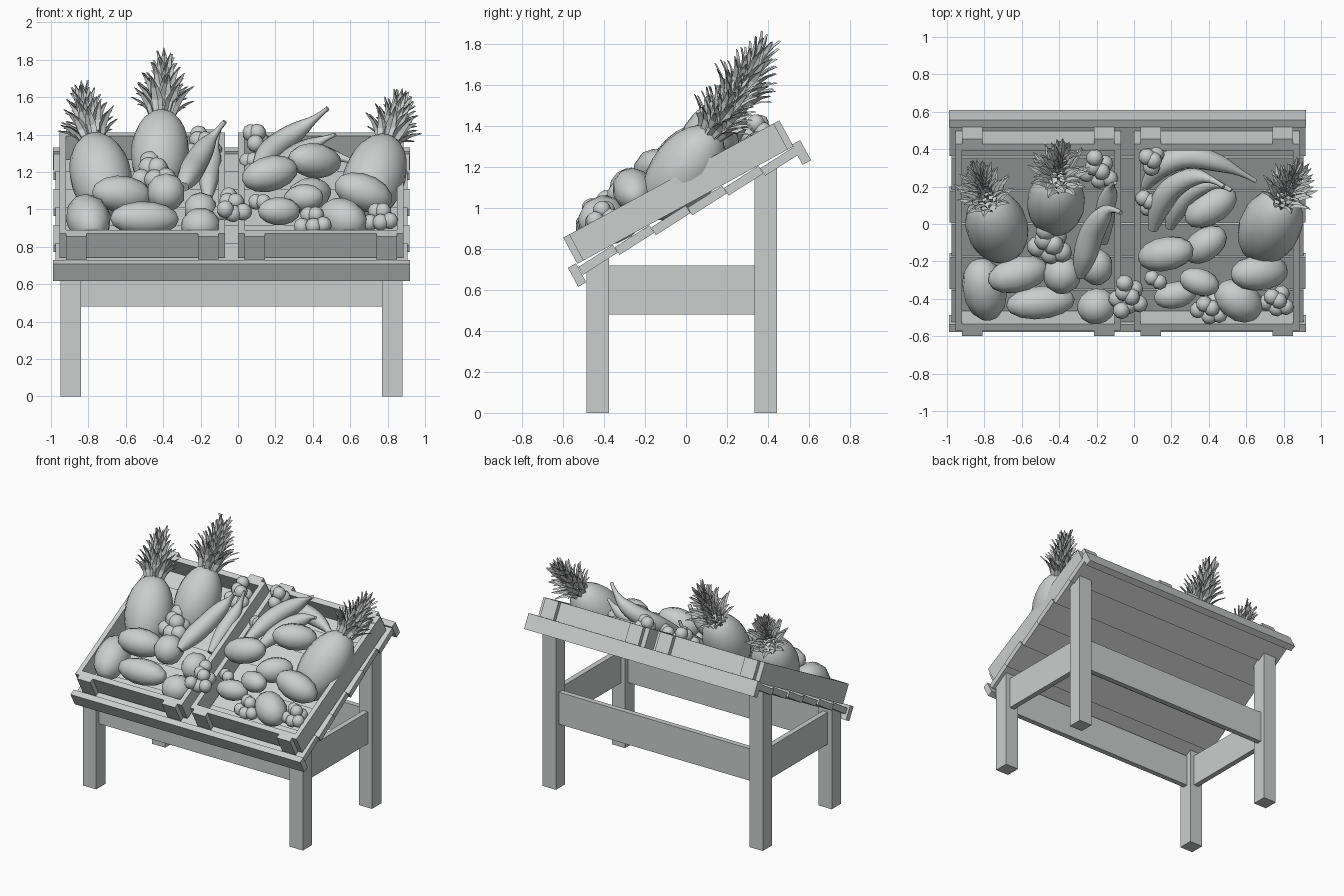
import bpy, bmesh, math, random
from mathutils import Matrix, Vector

random.seed(4)
if "Cube" in bpy.data.objects:
    bpy.data.objects.remove(bpy.data.objects["Cube"])

grey = bpy.data.materials.new("plain_grey")
grey.use_nodes = True
grey.diffuse_color = (0.6, 0.62, 0.61, 1)
grey.node_tree.nodes["Principled BSDF"].inputs["Base Color"].default_value = (0.6, 0.62, 0.61, 1)

SLOPE = math.radians(28.5)
BASE = 1.015
TILT = Matrix.Translation((0, 0, BASE)) @ Matrix.Rotation(SLOPE, 4, 'X')


def finish(name, bm, smooth=False):
    mesh = bpy.data.meshes.new(name)
    bm.to_mesh(mesh)
    bm.free()
    mesh.materials.append(grey)
    for p in mesh.polygons:
        p.use_smooth = smooth
    ob = bpy.data.objects.new(name, mesh)
    bpy.context.collection.objects.link(ob)
    return ob


def add_box(bm, x, y, z, matrix=Matrix()):
    size = Matrix.Diagonal((x[1] - x[0], y[1] - y[0], z[1] - z[0], 1))
    mid = Matrix.Translation((sum(x) / 2, sum(y) / 2, sum(z) / 2))
    return bmesh.ops.create_cube(bm, size=1, matrix=matrix @ mid @ size)["verts"]


def box(name, x, y, z, matrix=Matrix()):
    bm = bmesh.new()
    add_box(bm, x, y, z, matrix)
    return finish(name, bm)


def aim(centre, axis):
    turn = Vector(axis).to_track_quat('Z', 'Y').to_matrix().to_4x4()
    return Matrix.Translation(centre) @ turn


def ellipsoid(name, centre, axis, length, radius, sides=10):
    bm = bmesh.new()
    bmesh.ops.create_uvsphere(bm, u_segments=sides, v_segments=sides * 3 // 4, radius=1,
                              matrix=aim(centre, axis) @ Matrix.Diagonal((radius, radius, length, 1)))
    return finish(name, bm, True)


# Stand: legs with tops cut to the slope
LEG_X = {"right": (-0.95, -0.84), "left": (0.77, 0.88)}
LEG_Y = {"front": (-0.485, -0.375), "back": (0.335, 0.445)}
for side, x in LEG_X.items():
    for end, y in LEG_Y.items():
        bm = bmesh.new()
        for v in add_box(bm, x, y, (0, 1)):
            if v.co.z > 0.5:
                v.co.z = BASE - 0.05 + v.co.y * math.tan(SLOPE)
        finish(f"{end}_{side}_leg", bm)
    mid = sum(x) / 2
    box(f"{side}_rail", (mid - 0.02, mid + 0.02), (-0.375, 0.335), (0.48, 0.72))
for end, y in LEG_Y.items():
    mid = sum(y) / 2
    box(f"{end}_rail", (-0.84, 0.77), (mid - 0.02, mid + 0.02), (0.48, 0.72))

# Sloping top: lapped planks and two lips
for i in range(6):
    u = -0.505 + i * 0.202
    nudge = 0.012 * (i % 2)
    plank = TILT @ Matrix.Translation((0, u, -0.031)) @ Matrix.Rotation(math.radians(4), 4, 'X')
    box(f"plank_{i}", (-0.975 - nudge, 0.905 + nudge), (-0.1, 0.1), (-0.022, 0.022), plank)
box("front_lip", (-0.99, 0.92), (-0.653, -0.608), (-0.1, 0.005), TILT)
box("back_lip", (-0.99, 0.92), (0.593, 0.64), (-0.1, 0.012), TILT)

# Crates: four walls with outer corner battens
for side, (a, b) in {"right": (-0.955, -0.07), "left": (0, 0.885)}.items():
    bm = bmesh.new()
    tall = (0, 0.145)
    for x in ((a, a + 0.035), (b - 0.035, b)):
        add_box(bm, x, (-0.57, 0.565), tall, TILT)
    for y in ((-0.57, -0.53), (0.525, 0.565)):
        add_box(bm, (a + 0.035, b - 0.035), y, tall, TILT)
    for y in ((-0.603, -0.57), (0.565, 0.597)):
        for x in ((a + 0.035, a + 0.145), (b - 0.145, b - 0.035)):
            add_box(bm, x, y, tall, TILT)
    finish(f"{side}_crate", bm)


# Pineapples: barrel body and a crown of curling leaves
def pineapple(name, base, axis, length, radius, crown):
    way = Vector(axis).normalized()
    base = Vector(base)
    ellipsoid(name + "_body", base - way * (length - 0.015), way, length, radius, 18)
    bm = bmesh.new()
    rings = 8
    for ring in range(rings):
        k = ring / (rings - 1)
        count = 9 - ring // 2
        for j in range(count):
            angle = (j + 0.5 * (ring % 2)) * math.tau / count + random.uniform(-0.15, 0.15)
            size = crown * (0.46 - 0.08 * k) * random.uniform(0.85, 1.1)
            spread = 1 - 0.65 * k
            width = crown * (0.085 - 0.03 * k)
            spin = aim(base, way) @ Matrix.Rotation(angle, 4, 'Z')
            rows = []
            for t, w in ((0, 0.8), (0.35, 1), (0.7, 0.6), (1, 0.03)):
                out = crown * (0.16 - 0.12 * k) + size * spread * (0.15 * t + 0.5 * t * t)
                up = crown * (0.66 * k - 0.04) + size * (t - 0.25 * spread * t * t)
                rows.append([bm.verts.new(spin @ Vector((out + d, s * w * width, up)))
                             for s, d in ((-1, 0.006), (0, -0.006), (1, 0.006))])
            for lo, hi in zip(rows, rows[1:]):
                for c in (0, 1):
                    bm.faces.new((lo[c], lo[c + 1], hi[c + 1], hi[c]))
    finish(name + "_crown", bm)


pineapple("right_pineapple", (-0.78, 0.12, 1.38), (-0.07, 0.2, 0.3), 0.26, 0.165, 0.36)
pineapple("middle_pineapple", (-0.405, 0.23, 1.51), (0.03, 0.28, 0.5), 0.25, 0.155, 0.38)
pineapple("left_pineapple", (0.8, 0.13, 1.37), (0.1, 0.2, 0.28), 0.27, 0.165, 0.34)

# Mangoes: centre, long axis, half length, radius
MANGOES = [
    ((-0.8, -0.35, 0.95), (-0.2, 1, 0.5), 0.18, 0.12),
    ((-0.62, -0.27, 1.08), (1, 0.25, -0.1), 0.165, 0.1),
    ((-0.5, -0.42, 0.95), (1, 0.1, -0.02), 0.185, 0.093),
    ((-0.385, -0.27, 1.09), (0, 1, 0.5), 0.105, 0.105),
    ((-0.2, -0.44, 0.91), (1, 0.3, 0), 0.105, 0.1),
    ((-0.2, -0.23, 1.0), (0, 1, 0.5), 0.1, 0.09),
    ((0.17, -0.16, 1.19), (1, 0.2, 0.25), 0.155, 0.095),
    ((0.38, -0.11, 1.08), (1, 0.7, 0.2), 0.13, 0.09),
    ((0.41, 0.09, 1.26), (1, 0.6, -0.1), 0.155, 0.095),
    ((0.67, -0.26, 1.09), (1, 0.1, -0.35), 0.16, 0.1),
    ((0.56, -0.41, 0.95), (0.8, -0.5, -0.3), 0.14, 0.11),
    ((0.35, -0.31, 1.06), (1, -0.3, 0.1), 0.11, 0.075),
    ((0.22, -0.38, 0.99), (1, 0.2, 0), 0.115, 0.075),
]
for i, mango in enumerate(MANGOES):
    ellipsoid(f"mango_{i}", *mango)

# Berry bunches: centre, berry radius, spread, berry count
BUNCHES = [
    ((-0.45, -0.11, 1.19), 0.058, 0.085, 7),
    ((-0.03, -0.39, 1.01), 0.047, 0.085, 8),
    ((0.4, -0.45, 0.94), 0.045, 0.07, 6),
    ((0.76, -0.41, 0.96), 0.045, 0.065, 6),
    ((-0.19, 0.28, 1.34), 0.047, 0.08, 7),
    ((0.09, 0.34, 1.38), 0.047, 0.05, 4),
    ((0.07, 0.12, 1.23), 0.045, 0.04, 3),
    ((0.12, -0.31, 1.01), 0.042, 0.04, 2),
]
for i, (centre, radius, spread, count) in enumerate(BUNCHES):
    for j in range(count):
        a = j * 2.4
        reach = spread * math.sqrt((j + 0.3) / count)
        lift = 0.03 * math.cos(3 * a)
        spot = Vector(centre) + Vector((reach * math.cos(a), reach * math.sin(a),
                                        0.54 * reach * math.sin(a) + lift))
        ellipsoid(f"berry_{i}_{j}", spot, (0.2, 0.3, 1), radius, radius, 9)


# Bananas: tapered tubes along a curved path, ending in a thin stem
def banana(name, points, thick):
    curve = bpy.data.curves.new(name, 'CURVE')
    curve.dimensions = '3D'
    curve.bevel_depth = thick
    curve.bevel_resolution = 2
    curve.use_fill_caps = True
    spline = curve.splines.new('NURBS')
    spline.points.add(len(points) - 1)
    for point, co, r in zip(spline.points, points, (0.45, 1.05, 1.1, 0.9, 0.2, 0.2)):
        point.co = (*co, 1)
        point.radius = r
    spline.use_endpoint_u = True
    spline.order_u = 3
    spline.resolution_u = 3
    spline.use_smooth = True
    curve.materials.append(grey)
    ob = bpy.data.objects.new(name, curve)
    bpy.context.collection.objects.link(ob)
    bpy.ops.object.select_all(action='DESELECT')
    ob.select_set(True)
    bpy.context.view_layer.objects.active = ob
    bpy.ops.object.convert(target='MESH')


banana("banana_0", [(-0.29, -0.28, 1.12), (-0.27, -0.2, 1.17), (-0.23, -0.05, 1.24),
                    (-0.17, 0.05, 1.34), (-0.12, 0.09, 1.41), (-0.07, 0.06, 1.47)], 0.062)
banana("banana_1", [(0.06, 0.2, 1.2), (0.12, 0.3, 1.28), (0.27, 0.37, 1.32),
                    (0.45, 0.33, 1.3), (0.58, 0.27, 1.27), (0.65, 0.23, 1.24)], 0.06)
banana("banana_2", [(0.1, -0.03, 1.2), (0.13, 0.09, 1.26), (0.2, 0.2, 1.34),
                    (0.32, 0.26, 1.42), (0.42, 0.24, 1.49), (0.48, 0.2, 1.54)], 0.06)
banana("banana_3", [(0.19, -0.02, 1.16), (0.22, 0.07, 1.21), (0.29, 0.17, 1.28),
                    (0.39, 0.22, 1.34), (0.47, 0.21, 1.38), (0.52, 0.18, 1.4)], 0.055)
banana("banana_4", [(-0.16, -0.1, 1.06), (-0.16, 0, 1.13), (-0.15, 0.1, 1.21),
                    (-0.13, 0.17, 1.28), (-0.12, 0.21, 1.35), (-0.1, 0.22, 1.42)], 0.05)
